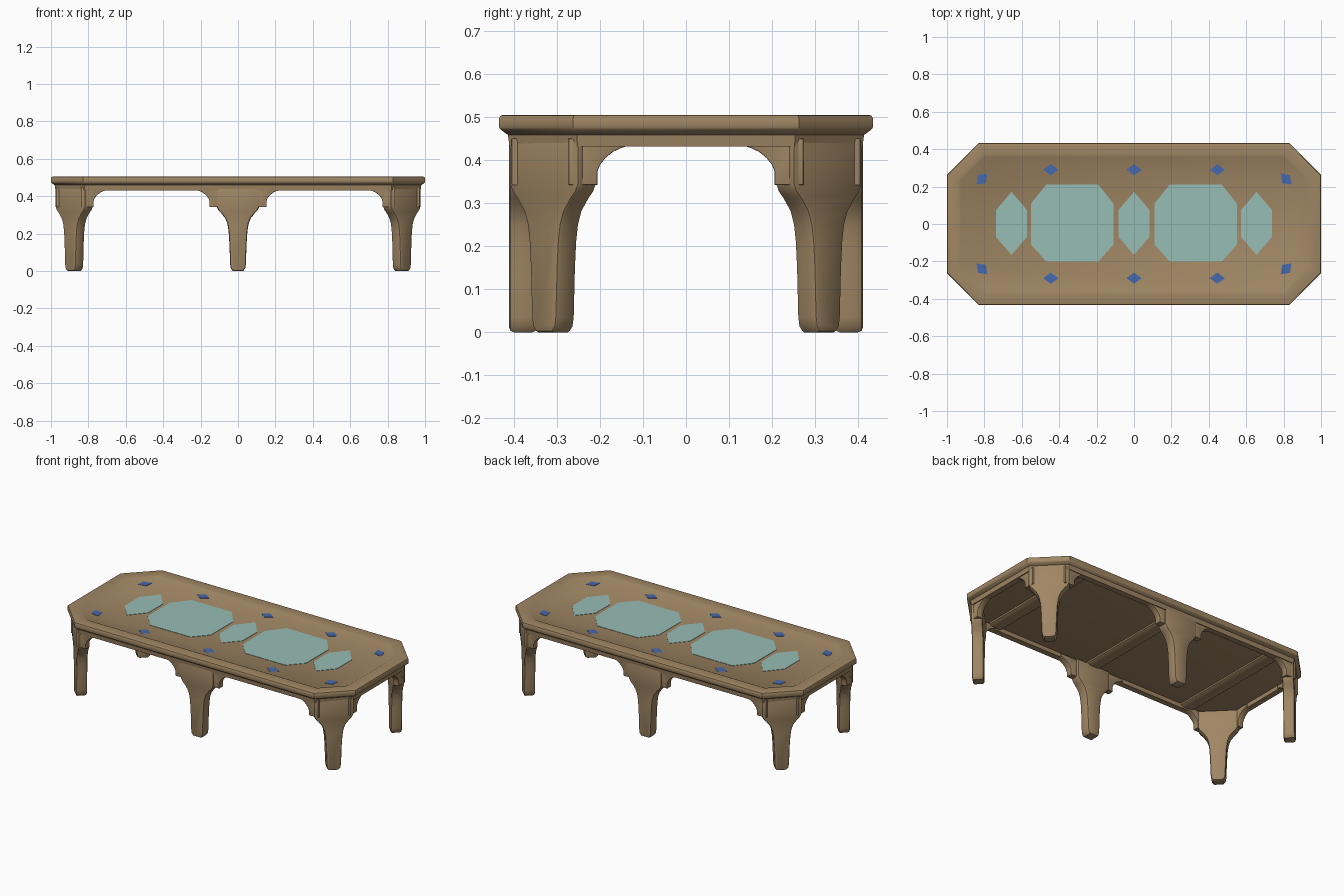
import bpy, bmesh, math
from mathutils import Vector

if "Cube" in bpy.data.objects:
    bpy.data.objects.remove(bpy.data.objects["Cube"])


def material(name, rgb):
    m = bpy.data.materials.new(name)
    m.diffuse_color = (*rgb, 1)
    m.use_nodes = True
    m.node_tree.nodes["Principled BSDF"].inputs["Base Color"].default_value = m.diffuse_color
    return m


WOOD = material("brown wood", (0.35, 0.24, 0.127))
GLASS = material("pale teal inlay", (0.31, 0.51, 0.46))
BLUE = material("blue inlay", (0.061, 0.14, 0.42))


def finish(name, bm, mat):
    bmesh.ops.recalc_face_normals(bm, faces=bm.faces[:])
    me = bpy.data.meshes.new(name)
    bm.to_mesh(me)
    bm.free()
    ob = bpy.data.objects.new(name, me)
    me.materials.append(mat)
    bpy.context.collection.objects.link(ob)
    bpy.ops.object.select_all(action='DESELECT')
    bpy.context.view_layer.objects.active = ob
    ob.select_set(True)
    bpy.ops.object.shade_smooth_by_angle(angle=math.radians(35))
    return ob


def octagon(d):
    """Outline of the table, inset by d."""
    X, Y, k = 1 - d, 0.434 - d, 0.414 * d
    a, b = 0.83 - k, 0.262 - k
    return [(a, Y), (-a, Y), (-X, b), (-X, -b), (-a, -Y), (a, -Y), (X, -b), (X, b)]


def ring_loft(name, rings, closed):
    bm = bmesh.new()
    loops = [[bm.verts.new((x, y, z)) for x, y in octagon(d)] for d, z in rings]
    pairs = list(zip(loops, loops[1:]))
    if closed:
        pairs.append((loops[-1], loops[0]))
    else:
        bm.faces.new(loops[0])
        bm.faces.new(loops[-1])
    for A, B in pairs:
        for i in range(8):
            j = (i + 1) % 8
            bm.faces.new((A[i], A[j], B[j], B[i]))
    return finish(name, bm, WOOD)


def slab(name, profile, origin, tangent, inward, thick, bevel):
    """Extrude a (along, height) profile inward from a vertical plane."""
    o, t, n = Vector((*origin, 0)), Vector((*tangent, 0)), Vector((*inward, 0))
    bm = bmesh.new()
    face = bm.faces.new([bm.verts.new(o + t * u + Vector((0, 0, z))) for u, z in profile])
    rim = list(face.edges)
    ext = bmesh.ops.extrude_face_region(bm, geom=[face])["geom"]
    bmesh.ops.translate(bm, vec=n * thick, verts=[g for g in ext if isinstance(g, bmesh.types.BMVert)])
    bm.faces.ensure_lookup_table()
    if not any(len(f.verts) == len(profile) and face == f for f in bm.faces):
        bm.faces.new([v for v in bm.verts][:len(profile)])
    rim = [e for e in bm.edges if any(len(f.verts) == len(profile) for f in e.link_faces)]
    if bevel:
        bmesh.ops.bevel(bm, geom=rim, offset=bevel, segments=2, profile=0.5,
                        affect='EDGES', clamp_overlap=True)
    return finish(name, bm, WOOD)


def plate(name, pts, z, mat):
    bm = bmesh.new()
    top = [bm.verts.new((x, y, z)) for x, y in pts]
    low = [bm.verts.new((x, y, z - 0.005)) for x, y in pts]
    bm.faces.new(top)
    bm.faces.new(low)
    for i in range(len(pts)):
        j = (i + 1) % len(pts)
        bm.faces.new((top[i], top[j], low[j], low[i]))
    return finish(name, bm, mat)


# Tabletop with rounded rim and shallow recess, and the apron ring below
ring_loft("tabletop", [(0.03, 0.457), (0.019, 0.459), (0.003, 0.471), (0, 0.476), (0, 0.498),
                       (0.003, 0.503), (0.01, 0.505), (0.06, 0.505), (0.075, 0.502), (0.088, 0.495)], False)
ring_loft("apron", [(0.02, 0.46), (0.024, 0.431), (0.06, 0.431), (0.06, 0.46)], True)

# Rounded cross beams on the underside
for i, x in enumerate((-0.7, 0, 0.7)):
    w = 0.045
    slab(f"cross_beam_{i + 1}", [(-w, 0.46), (-w, 0.447), (-w * 0.6, 0.437), (w * 0.6, 0.437), (w, 0.447), (w, 0.46)],
         (x, -0.37), (1, 0), (0, 1), 0.74, 0)

# Leg and bracket profiles
half = [(0.027, 0), (0.038, 0.012), (0.042, 0.035), (0.046, 0.15), (0.05, 0.21), (0.056, 0.25),
        (0.067, 0.28), (0.09, 0.31), (0.105, 0.325), (0.115, 0.345), (0.115, 0.45)]
LEG = half + [(-u, z) for u, z in reversed(half)]
BRACKET = [(-0.03, 0.342), (0.037, 0.342), (0.037, 0.374), (0.044, 0.39), (0.056, 0.405),
           (0.073, 0.419), (0.09, 0.427), (0.108, 0.433), (0.108, 0.45), (-0.03, 0.45)]

r = math.sqrt(0.5)
for sy, side in ((-1, "front"), (1, "back")):
    # Middle leg with a bracket either way
    slab(f"{side}_middle_leg", LEG, (0, sy * 0.411), (1, 0), (0, -sy), 0.065, 0.011)
    for sx, hand in ((-1, "left"), (1, "right")):
        slab(f"{side}_middle_bracket_{hand}", BRACKET, (sx * 0.115, sy * 0.405), (sx, 0), (0, -sy), 0.04, 0.003)
        # Corner leg on the cut corner, brackets along both neighbouring edges
        slab(f"{side}_{hand}_leg", LEG, (sx * 0.899, sy * 0.332), (sx * r, -sy * r),
             (-sx * r, -sy * r), 0.065, 0.011)
        slab(f"{side}_{hand}_long_bracket", BRACKET, (sx * 0.81, sy * 0.405), (-sx, 0), (0, -sy), 0.04, 0.003)
        slab(f"{side}_{hand}_end_bracket", BRACKET, (sx * 0.97, sy * 0.243), (0, -sy), (-sx, 0), 0.04, 0.003)

# Teal inlays: two large octagons and three small hexagons
for i, c in enumerate((-0.33, 0.33)):
    plate(f"large_inlay_{i + 1}", [(c + x, y) for x, y in
          ((0.22, 0.11), (0.14, 0.21), (-0.14, 0.21), (-0.22, 0.11),
           (-0.22, -0.11), (-0.14, -0.2), (0.14, -0.2), (0.22, -0.11))], 0.497, GLASS)
for i, c in enumerate((-0.655, 0, 0.655)):
    plate(f"small_inlay_{i + 1}", [(c + x, y) for x, y in
          ((0, 0.172), (-0.082, 0.075), (-0.082, -0.07), (0, -0.165), (0.082, -0.07), (0.082, 0.075))], 0.497, GLASS)

# Blue diamonds along the long edges and at the corners
spots = [(x, s * 0.29, 0) for x in (-0.445, 0, 0.445) for s in (-1, 1)]
spots += [(sx * 0.813, sy * 0.24, -sx * sy * math.pi / 4) for sx in (-1, 1) for sy in (-1, 1)]
for i, (cx, cy, a) in enumerate(spots):
    c, s = math.cos(a), math.sin(a)
    plate(f"diamond_inlay_{i + 1}", [(cx + x * c - y * s, cy + x * s + y * c) for x, y in
          ((0.041, 0), (0, 0.03), (-0.041, 0), (0, -0.03))], 0.497, BLUE)
